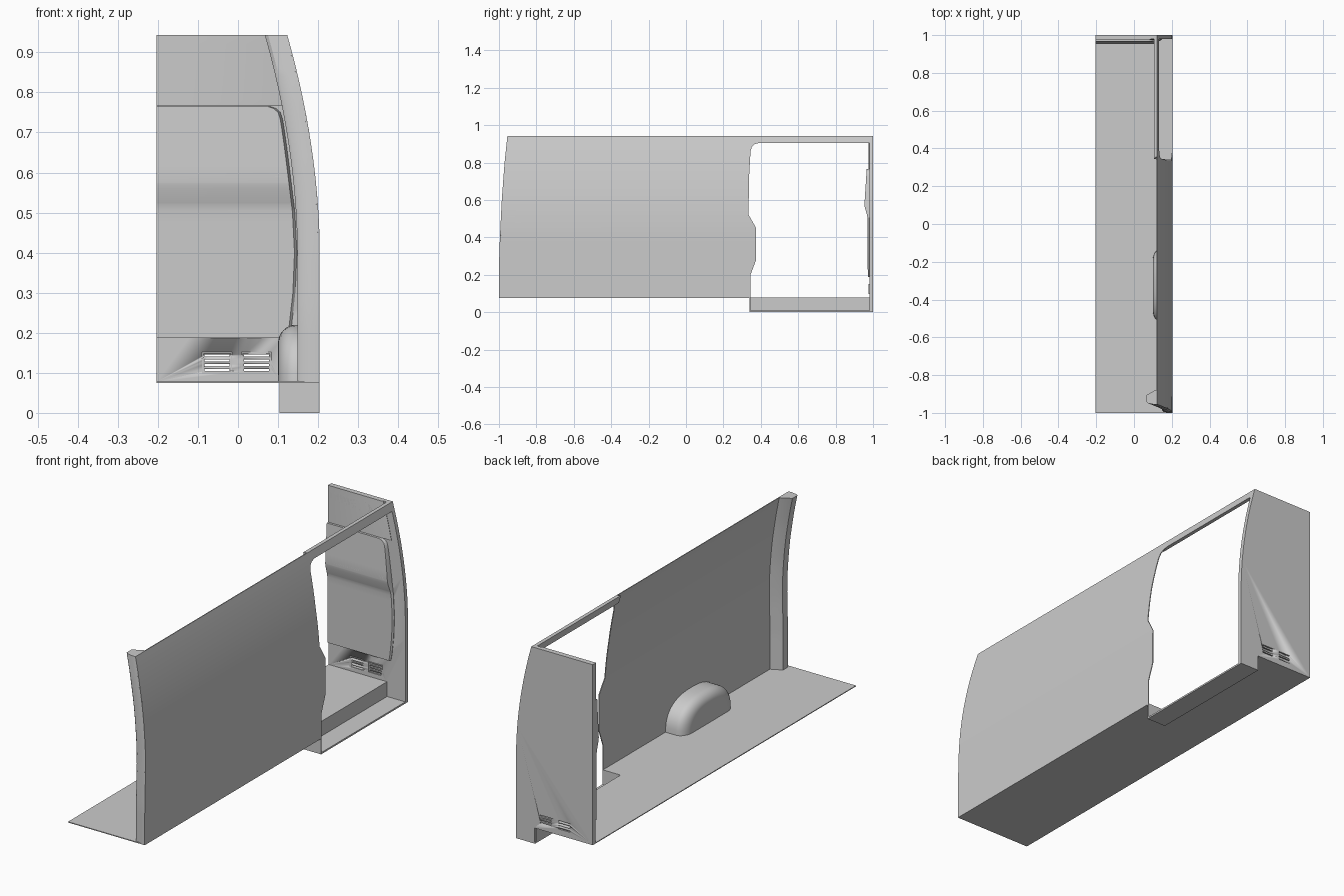
import bpy, bmesh, math
from mathutils import Vector

if "Cube" in bpy.data.objects:
    bpy.data.objects.remove(bpy.data.objects["Cube"])

W, TOP, FLOOR = 0.204, 0.943, 0.077


def lerp(table, z):
    for (a, p), (b, q) in zip(table, table[1:]):
        if z <= b:
            return p + (q - p) * max(0, (z - a) / (b - a))
    return table[-1][1]


def xo(z):  # outer body curve
    return W - 0.081 * (max(0, z - 0.4) / 0.543) ** 1.9


def rear(z):  # rear edge of the body side
    return lerp([(0.25, -1), (0.4, -0.995), (0.6, -0.985), (0.8, -0.97), (TOP, -0.955)], z)


def door(z):  # door opening edge
    return lerp([(0.077, 0.345), (0.2, 0.345), (0.28, 0.375), (0.45, 0.375), (0.52, 0.335),
                 (0.7, 0.336), (0.86, 0.345), (0.885, 0.352), (0.898, 0.366), (0.905, 0.39)], z)


def finish(name, bm, angle=30):
    bmesh.ops.recalc_face_normals(bm, faces=bm.faces)
    me = bpy.data.meshes.new(name)
    bm.to_mesh(me)
    bm.free()
    ob = bpy.data.objects.new(name, me)
    bpy.context.collection.objects.link(ob)
    bpy.ops.object.select_all(action='DESELECT')
    ob.select_set(True)
    bpy.context.view_layer.objects.active = ob
    bpy.ops.object.shade_smooth_by_angle(angle=math.radians(angle))
    return ob


def loft(name, rings, angle=30):
    bm = bmesh.new()
    rows = [[bm.verts.new(p) for p in r] for r in rings]
    n = len(rows[0])
    for a, b in zip(rows, rows[1:]):
        for i in range(n):
            j = (i + 1) % n
            bm.faces.new((a[i], a[j], b[j], b[i]))
    bm.faces.new(rows[0])
    bm.faces.new(rows[-1])
    return finish(name, bm, angle)


def box(name, x0, x1, y0, y1, z0, z1):
    return loft(name, [[(x0, y0, z), (x1, y0, z), (x1, y1, z), (x0, y1, z)] for z in (z0, z1)])


def rounded(pts):  # (x, z, radius) corners to outline
    out = []
    for i, (x, z, r) in enumerate(pts):
        c = Vector((x, z))
        if r == 0:
            out.append(c)
            continue
        a, b = (c + (Vector(pts[k % len(pts)][:2]) - c).normalized() * r for k in (i - 1, i + 1))
        for k in range(6):
            t = k / 5
            out.append(a * (1 - t) ** 2 + c * 2 * t * (1 - t) + b * t * t)
    return out


def steps(a, b, n, extra=()):
    return sorted(set([a + (b - a) * i / n for i in range(n + 1)]) | set(extra))


# Body side skin with shaped door edge
zs = steps(FLOOR, 0.905, 28, (0.2, 0.28, 0.45, 0.52, 0.86, 0.885, 0.898))
loft("side_wall", [[(xo(z), rear(z), z), (xo(z), door(z), z),
                    (xo(z) - 0.004, door(z), z), (xo(z) - 0.004, rear(z), z)] for z in zs])
loft("upper_side_wall", [[(xo(z), rear(z), z), (xo(z), 0.39, z), (xo(z) - 0.004, 0.39, z),
                          (xo(z) - 0.004, rear(z), z)] for z in (0.905, 0.924, TOP)])
loft("door_top_rail", [[(xo(z), 0.36, z), (xo(z), 0.985, z), (xo(z) - 0.018, 0.985, z),
                        (xo(z) - 0.018, 0.345, z)] for z in (0.905, 0.924, TOP)])

# Rear corner pillar
shape = [(0, 0.004), (-0.004, 0), (-0.02, 0), (-0.048, 0.006), (-0.056, 0.013),
         (-0.056, 0.05), (-0.012, 0.075), (0, 0.075)]
loft("rear_pillar", [[(xo(z) + dx, rear(z) + dy, z) for dx, dy in shape]
                     for z in steps(FLOOR, TOP, 26)])

# Floor with step cutout
plan = [(-W, -1), (W, -1), (W, 0.345), (0.105, 0.345), (0.105, 1), (-W, 1)]
loft("floor", [[(x, y, z) for x, y in plan] for z in (FLOOR - 0.002, FLOOR + 0.002)])

# Door step well
box("step_plate", 0.103, W, 0.34, 1, 0, 0.008)
box("step_riser", 0.103, 0.107, 0.34, 0.99, 0.004, FLOOR + 0.002)
box("step_end", 0.103, W, 0.34, 0.345, 0.004, FLOOR + 0.002)

# Wheel arch
rings = []
for x, s in [(W - 0.003, 1)] + [(0.145 - 0.045 * math.sin(t), 0.68 + 0.32 * math.cos(t))
                                for t in [i * math.pi / 16 for i in range(9)]]:
    ring = []
    for i in range(29):
        a = math.pi * i / 28
        c, d = math.cos(a), max(0, math.sin(a))
        ring.append((x, -0.325 + s * 0.195 * math.copysign(abs(c) ** 0.8, c),
                     FLOOR + s * 0.143 * d ** 0.8))
    rings.append(ring)
loft("wheel_arch", rings, 40)

# Bulkhead outer skin with louvre slots
outline = [(xo(z), z) for z in steps(FLOOR, TOP, 26)]
outline += [(-W, TOP), (-W, FLOOR), (0.105, FLOOR), (0.105, 0), (W, 0)]
skin = loft("bulkhead_skin", [[(x, y, z) for x, z in outline] for y in (0.98, 1)])
bm = bmesh.new()
for x in (-0.052, 0.046):
    for k in range(4):
        g = bmesh.ops.create_cube(bm, size=1)["verts"]
        bmesh.ops.scale(bm, vec=(0.062, 0.1, 0.005), verts=g)
        bmesh.ops.translate(bm, vec=(x, 0.99, 0.107 + 0.012 * k), verts=g)
cutter = finish("slot_cutter", bm)
cutter.hide_render = True
mod = skin.modifiers.new("slots", 'BOOLEAN')
mod.object, mod.operation, mod.solver = cutter, 'DIFFERENCE', 'EXACT'
bpy.context.view_layer.objects.active = skin
bpy.ops.object.modifier_apply(modifier="slots")
bpy.data.objects.remove(cutter)

# Inner bulkhead panel, bulging at mid height
bulge = [(0.187, 0.972), (0.505, 0.970), (0.52, 0.968), (0.56, 0.956), (0.575, 0.954),
         (0.765, 0.966), (0.7651, 0.975), (TOP, 0.975)]
edge = [(0.187, 0.128), (0.22, 0.134), (0.3, 0.143), (0.4, 0.147), (0.5, 0.142), (0.6, 0.13),
        (0.7, 0.117), (0.735, 0.111), (0.75, 0.106), (0.76, 0.095), (0.765, 0.08)]


def panel(name, zs, width):
    loft(name, [[(-W, 0.985, z), (-W, lerp(bulge, z), z), (width(z) - 0.006, lerp(bulge, z), z),
                 (width(z), 0.978, z), (width(z), 0.985, z)] for z in zs])


panel("bulkhead_panel", steps(0.187, 0.765, 12, (0.22, 0.3, 0.4, 0.505, 0.52, 0.56, 0.575,
                                                 0.735, 0.75, 0.76)), lambda z: lerp(edge, z))
panel("upper_bulkhead_panel", steps(0.766, TOP, 8), lambda z: xo(z) - 0.035)


# Pressed shapes on the bulkhead
def emboss(name, pts, depth=0.004, rim=0.003):
    bm = bmesh.new()
    f = bm.faces.new([bm.verts.new((x, lerp(bulge, z) if z > 0.187 else 0.98, z))
                      for x, z in rounded(pts)])
    bmesh.ops.inset_region(bm, faces=[f], thickness=rim, depth=depth, use_even_offset=True)
    return finish(name, bm, 20)


for i, (z0, z1) in enumerate([(0.24, 0.285), (0.425, 0.472)]):
    emboss(f"load_strip_{i + 1}", [(-W, z0, 0), (0.08 if i else 0.096, z0, 0.003),
                                   (0.096 if i else 0.075, z1, 0.003), (-W, z1, 0)])
emboss("window_blank", [(-W, 0.585, 0), (0.014, 0.585, 0.03), (0.014, 0.755, 0.035),
                        (-W, 0.755, 0)], 0.003, 0.008)
emboss("upper_strip", [(-W, 0.86, 0), (0.004, 0.86, 0.004), (-0.004, 0.934, 0.012), (-W, 0.934, 0)])
emboss("corner_gusset", [(0.012, 0.861, 0.004), (0.055, 0.861, 0.004), (0.012, 0.912, 0.004)])
emboss("small_pad", [(0.033, 0.672, 0.01), (0.09, 0.672, 0.006), (0.076, 0.717, 0.012),
                     (0.03, 0.717, 0.012)])
emboss("large_pad", [(0.03, 0.578, 0.003), (0.113, 0.578, 0.004), (0.1, 0.654, 0.014),
                     (0.038, 0.654, 0.012)])

# Raised frames around the vents
for n, x in (("left", -0.052), ("right", 0.046)):
    h = 0.036
    for part, d in (("bottom", 0.100), ("top", 0.150)):
        box(f"{n}_vent_{part}", x - h, x + h, 0.977, 0.982, d - 0.0015, d + 0.0015)
    for part, d in (("inner", -h), ("outer", h)):
        box(f"{n}_vent_{part}", x + d - 0.0015, x + d + 0.0015, 0.977, 0.982, 0.0985, 0.1515)
